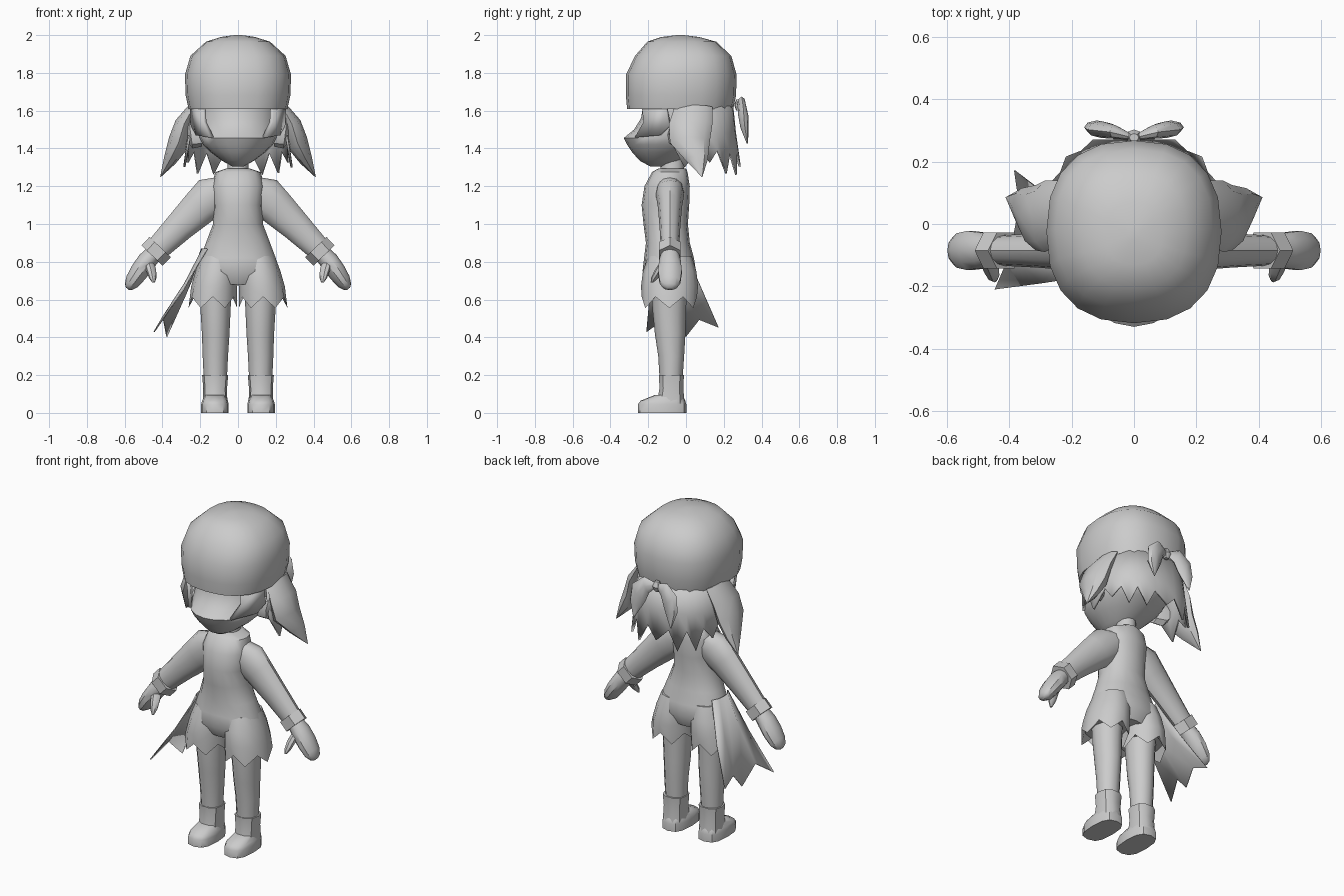
import bpy, bmesh, math
from mathutils import Vector as V

grey = bpy.data.materials.new("plain_grey")
grey.diffuse_color = (0.6, 0.6, 0.6, 1)


def finish(name, bm, mirror=False, thick=0, angle=40):
    bmesh.ops.remove_doubles(bm, verts=bm.verts, dist=0.0005)
    bmesh.ops.recalc_face_normals(bm, faces=bm.faces)
    me = bpy.data.meshes.new(name)
    bm.to_mesh(me)
    bm.free()
    me.materials.append(grey)
    ob = bpy.data.objects.new(name, me)
    bpy.context.collection.objects.link(ob)
    bpy.context.view_layer.objects.active = ob
    ob.select_set(True)
    bpy.ops.object.shade_smooth_by_angle(angle=math.radians(angle))
    ob.select_set(False)
    if thick:
        ob.modifiers.new("thickness", 'SOLIDIFY').thickness = thick
    if mirror:
        ob.modifiers.new("mirror", 'MIRROR')
    return ob


def loft(name, sections, n=12, p=2.0, **kw):
    """Skin cross-sections (centre, u axis, v axis, optional zigzag in z)."""
    bm = bmesh.new()
    rings = []
    for c, u, v, *jag in sections:
        ring = []
        for i in range(n):
            a = 2 * math.pi * i / n
            ca, sa = math.cos(a), math.sin(a)
            pt = (V(c) + V(u) * math.copysign(abs(ca) ** (2 / p), ca)
                  + V(v) * math.copysign(abs(sa) ** (2 / p), sa))
            if jag:
                pt.z += jag[0] * (1 if i % 2 else -1)
            ring.append(bm.verts.new(pt))
        rings.append(ring)
    for r, s in zip(rings, rings[1:]):
        for i in range(n):
            j = (i + 1) % n
            bm.faces.new((r[i], r[j], s[j], s[i]))
    bm.faces.new(rings[0])
    bm.faces.new(rings[-1])
    return finish(name, bm, **kw)


def level(z, rx, y0, y1, cx=0.0, *jag):
    """Horizontal cross-section given its front and back y."""
    return ((cx, (y0 + y1) / 2, z), (rx, 0, 0), (0, (y1 - y0) / 2, 0), *jag)


def sheet(name, rows, thick):
    bm = bmesh.new()
    g = [[bm.verts.new(p) for p in r] for r in rows]
    for r, s in zip(g, g[1:]):
        for i in range(len(r) - 1):
            bm.faces.new((r[i], r[i + 1], s[i + 1], s[i]))
    return finish(name, bm, thick=thick)


# Head: rounded cap of hair, then the face with its projecting muzzle
loft("hair_cap", [
    level(1.61, .235, -.27, .22), level(1.61, .262, -.312, .25),
    level(1.68, .277, -.318, .265), level(1.79, .281, -.318, .268),
    level(1.89, .252, -.27, .24), level(1.965, .17, -.205, .16),
    level(1.99, .09, -.13, .07), level(2.0, .02, -.05, -.01)], n=20, p=2.4)
loft("face", [
    level(1.305, .03, -.19, -.11), level(1.335, .085, -.245, -.03),
    level(1.38, .145, -.285, .06), level(1.42, .185, -.312, .13),
    level(1.455, .205, -.33, .18), level(1.50, .215, -.275, .2),
    level(1.56, .22, -.238, .21), level(1.64, .22, -.225, .21)], n=20)

# Sideburns framing the face, and ears
bm = bmesh.new()
pts = [(.19, -.235, 1.63), (.255, -.11, 1.63), (.25, -.09, 1.52),
       (.225, -.14, 1.47), (.145, -.272, 1.457), (.185, -.225, 1.54)]
bm.faces.new([bm.verts.new(p) for p in pts])
finish("sideburn", bm, mirror=True, thick=.02)
loft("ear", [
    ((.19, -.06, 1.47), (0, .04, 0), (0, 0, .06)),
    ((.25, -.04, 1.475), (0, .05, 0), (.01, 0, .075)),
    ((.275, -.02, 1.48), (0, .03, 0), (.01, 0, .05))], n=8, mirror=True)

# Back hair: shell around the back with a jagged hem
rows = [[], [], []]
cols = 18
for i in range(cols + 1):
    t = i / cols
    a = math.radians(-12 + 204 * t)
    side = abs(2 * t - 1)
    ca, sa = math.cos(a), math.sin(a)
    tip = i % 2
    hem = 1.275 + .03 * math.cos(i * 2.1) if tip else 1.375
    for row, z, rx, ry in ((rows[0], 1.63, .25, .25), (rows[1], 1.48, .265, .265),
                           (rows[2], hem + .05 * side * side, .275 + .015 * tip, .275 + .015 * tip)):
        row.append((rx * math.copysign(abs(ca) ** .83, ca),
                    ry * math.copysign(abs(sa) ** .83, sa), z))
sheet("back_hair", rows, .012)

# Large swept side locks
loft("side_lock", [
    ((.235, .04, 1.62), (.025, 0, .01), (0, .10, 0)),
    ((.285, .025, 1.53), (.045, 0, .02), (0, .115, 0)),
    ((.315, .02, 1.43), (.05, 0, .03), (0, .105, 0)),
    ((.36, .055, 1.34), (.03, 0, .02), (0, .06, 0)),
    ((.41, .085, 1.25), (.002, 0, .001), (0, .002, 0))], n=8, mirror=True)

# Hair bow: two drooping lobes and a knot
loft("bow_lobe", [
    ((.01, .28, 1.635), (.006, 0, .015), (0, .01, 0)),
    ((.06, .295, 1.63), (.018, 0, .045), (0, .022, 0)),
    ((.105, .303, 1.575), (.045, 0, .04), (0, .027, 0)),
    ((.12, .31, 1.51), (.04, 0, .012), (0, .022, 0)),
    ((.125, .325, 1.425), (.003, 0, 0), (0, .003, 0))], n=8, mirror=True)
loft("bow_knot", [
    level(1.60, .015, .265, .29), level(1.63, .027, .255, .303),
    level(1.66, .015, .265, .29)], n=8)

# Neck and torso
loft("neck", [level(1.22, .07, -.15, .0), level(1.27, .055, -.135, -.01),
              level(1.37, .055, -.135, -.01)], n=12)
loft("torso", [
    level(1.295, .06, -.145, 0), level(1.275, .12, -.18, .008),
    level(1.2, .14, -.22, .02), level(1.1, .13, -.235, .017),
    level(1.0, .132, -.225, .01), level(.9, .17, -.212, .02),
    level(.82, .2, -.222, .042), level(.75, .215, -.23, .053),
    level(.68, .15, -.19, .02)], n=16, p=2.2)

# Flared shorts with a ragged hem
loft("shorts_leg", [
    level(.83, .095, -.2, .03, .1), level(.75, .112, -.228, .055, .113),
    level(.67, .122, -.238, .064, .126), level(.585, .129, -.235, .058, .133, .03),
    level(.625, .11, -.215, .04, .13)], n=12, mirror=True)

# Legs and boots
loft("leg", [
    level(.70, .088, -.185, .01, .12), level(.55, .08, -.178, 0, .119),
    level(.42, .073, -.165, -.003, .118), level(.3, .067, -.147, -.01, .12),
    level(.15, .06, -.138, -.02, .12)], n=12, mirror=True)
loft("boot_shaft", [
    level(.2, .069, -.146, -.008, .121), level(.13, .063, -.143, -.012, .121),
    level(.04, .066, -.16, -.003, .122)], n=10, p=2.5, mirror=True)
loft("boot_foot", [
    level(0, .073, -.255, .002, .122), level(.045, .073, -.255, .002, .122),
    level(.065, .068, -.24, -.004, .122), level(.095, .052, -.165, -.02, .122)],
    n=12, p=2.8, mirror=True)


# Arms, cuffs and hands run along a slanted axis
def slant(x, z, ru, rv, y=-.085):
    return ((x, y, z), (ru * .72, 0, ru * .69), (0, rv, 0))


loft("arm", [
    slant(.06, 1.2, .07, .07), slant(.125, 1.155, .112, .075),
    slant(.2, 1.09, .098, .064), slant(.31, .985, .08, .055),
    slant(.44, .855, .062, .048)], n=12, mirror=True)
loft("cuff", [
    slant(.412, .878, .078, .066), slant(.455, .833, .078, .066)], n=6, mirror=True, angle=25)
loft("hand", [
    slant(.44, .85, .045, .045), slant(.485, .80, .052, .06),
    slant(.525, .745, .05, .066), slant(.56, .695, .042, .058),
    slant(.58, .668, .026, .04), slant(.587, .658, .01, .015)], n=10, mirror=True)
loft("thumb", [
    ((.475, -.10, .81), (.03, 0, .01), (0, .03, 0)),
    ((.46, -.14, .755), (.027, 0, 0), (0, .026, 0)),
    ((.452, -.165, .715), (.02, 0, 0), (0, .02, 0)),
    ((.447, -.18, .69), (.007, 0, 0), (0, .007, 0))], n=8, mirror=True)

# Torn cloth trailing from one hip
top = [(-.165, -.17, .87), (-.19, -.13, .87), (-.195, -.09, .87), (-.19, -.05, .87), (-.17, -.01, .87)]
hem = [(-.447, -.21, .43), (-.40, -.1, .51), (-.38, 0, .405), (-.37, .07, .495), (-.385, .172, .455)]
mid = [tuple((V(a) + V(b)) / 2 + V((.012, 0, 0))) for a, b in zip(top, hem)]
sheet("hip_cloth", [top, mid, hem], .006)
